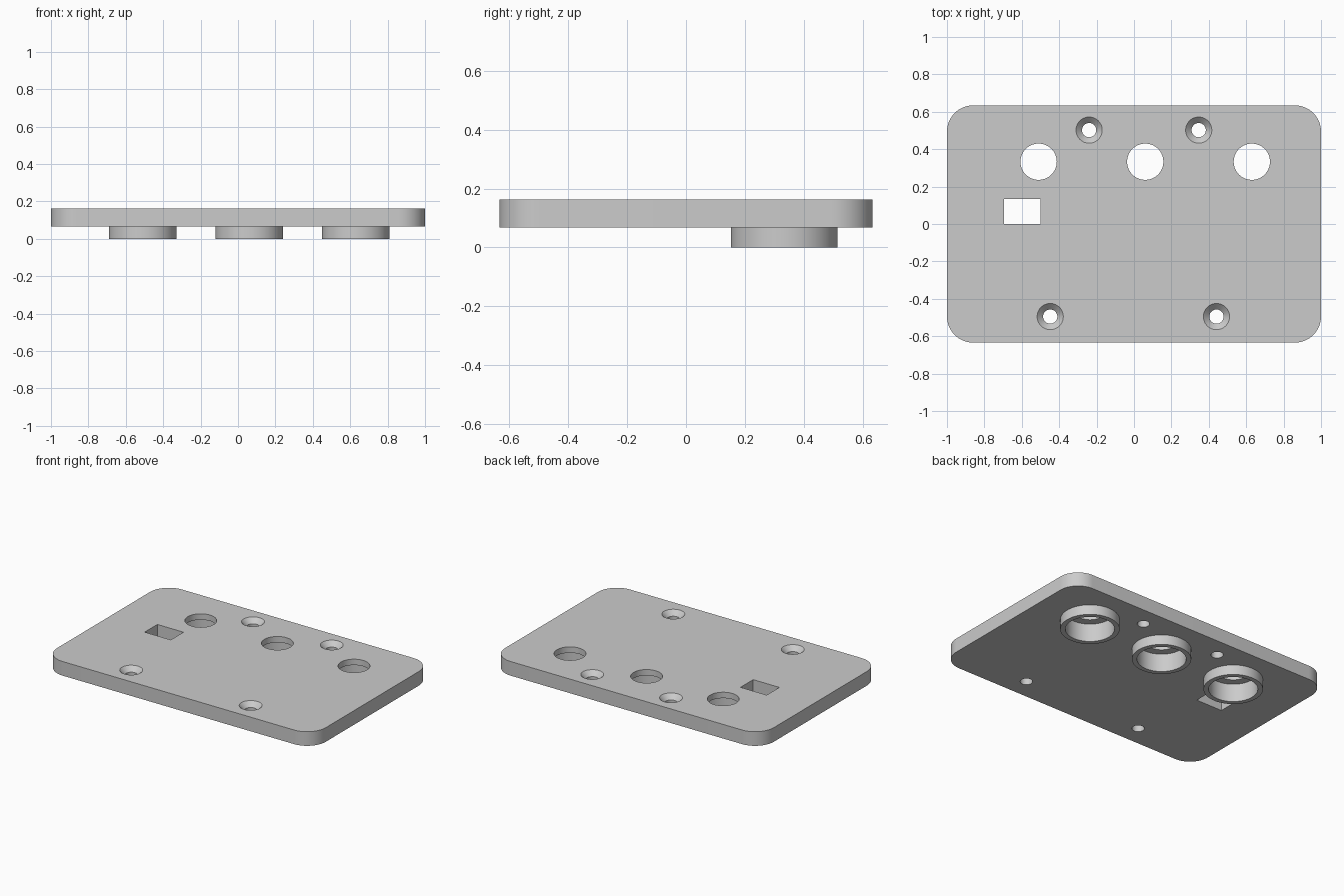
import bpy, bmesh, math

cube = bpy.data.objects.get("Cube")
if cube:
    bpy.data.objects.remove(cube, do_unlink=True)

TOP, BASE = 0.162, 0.067          # plate faces
HALF_X, HALF_Y, CORNER = 1.0, 0.634, 0.14
LIP = 0.04                        # material left above each collar pocket

grey = bpy.data.materials.new("plain grey")
grey.use_nodes = True
color = (0.6, 0.6, 0.6, 1)
grey.diffuse_color = color
grey.node_tree.nodes["Principled BSDF"].inputs["Base Color"].default_value = color


def make(name, bm):
    bmesh.ops.recalc_face_normals(bm, faces=bm.faces)
    mesh = bpy.data.meshes.new(name)
    bm.to_mesh(mesh)
    bm.free()
    mesh.materials.append(grey)
    obj = bpy.data.objects.new(name, mesh)
    bpy.context.collection.objects.link(obj)
    return obj


def prism(name, outline, z0, z1):
    bm = bmesh.new()
    face = bm.faces.new([bm.verts.new((x, y, z0)) for x, y in outline])
    up = bmesh.ops.extrude_face_region(bm, geom=[face])["geom"]
    bmesh.ops.translate(bm, vec=(0, 0, z1 - z0),
                        verts=[v for v in up if isinstance(v, bmesh.types.BMVert)])
    return make(name, bm)


def lathe(name, x, y, profile, sides=64):
    """Closed solid of revolution from (radius, z) pairs, bottom to top."""
    bm = bmesh.new()
    rings = [[bm.verts.new((x + r * math.cos(math.tau * i / sides),
                            y + r * math.sin(math.tau * i / sides), z))
              for i in range(sides)] for r, z in profile]
    for low, high in zip(rings, rings[1:]):
        for i in range(sides):
            j = (i + 1) % sides
            bm.faces.new((low[i], low[j], high[j], high[i]))
    bm.faces.new(rings[0])
    bm.faces.new(rings[-1])
    return make(name, bm)


def combine(target, tool, operation):
    mod = target.modifiers.new(operation, "BOOLEAN")
    mod.operation, mod.object, mod.solver = operation, tool, "EXACT"
    bpy.context.view_layer.objects.active = target
    bpy.ops.object.modifier_apply(modifier=mod.name)
    bpy.data.objects.remove(tool, do_unlink=True)


# Plate with rounded corners
outline = []
for k, (sx, sy) in enumerate([(1, 1), (-1, 1), (-1, -1), (1, -1)]):
    for i in range(17):
        a = math.pi / 2 * (k + i / 16)
        outline.append((sx * (HALF_X - CORNER) + CORNER * math.cos(a),
                        sy * (HALF_Y - CORNER) + CORNER * math.sin(a)))
plate = prism("faceplate", outline, BASE, TOP)

# Collars underneath, each with a wide pocket and a narrower hole through the top
for x in (-0.51, 0.06, 0.63):
    y = 0.333
    combine(plate, lathe("collar", x, y, [(0.181, 0), (0.181, BASE + 0.03)]), "UNION")
    shelf = TOP - LIP
    combine(plate, lathe("pocket_cutter", x, y,
                         [(0.15, -0.1), (0.15, shelf), (0.097, shelf), (0.097, TOP + 0.1)]),
            "DIFFERENCE")

# Countersunk screw holes
for x, y in [(-0.24, 0.502), (0.346, 0.502), (-0.448, -0.495), (0.441, -0.495)]:
    combine(plate, lathe("screw_cutter", x, y,
                         [(0.038, -0.1), (0.038, TOP - 0.032), (0.07, TOP), (0.07, TOP + 0.1)]),
            "DIFFERENCE")

# Rectangular window
window = [(-0.695, 0), (-0.5, 0), (-0.5, 0.135), (-0.695, 0.135)]
combine(plate, prism("window_cutter", window, -0.1, TOP + 0.1), "DIFFERENCE")

# Smooth round walls, crisp edges
bpy.ops.object.select_all(action="DESELECT")
plate.select_set(True)
bpy.context.view_layer.objects.active = plate
bpy.ops.object.shade_smooth_by_angle(angle=math.radians(30))
